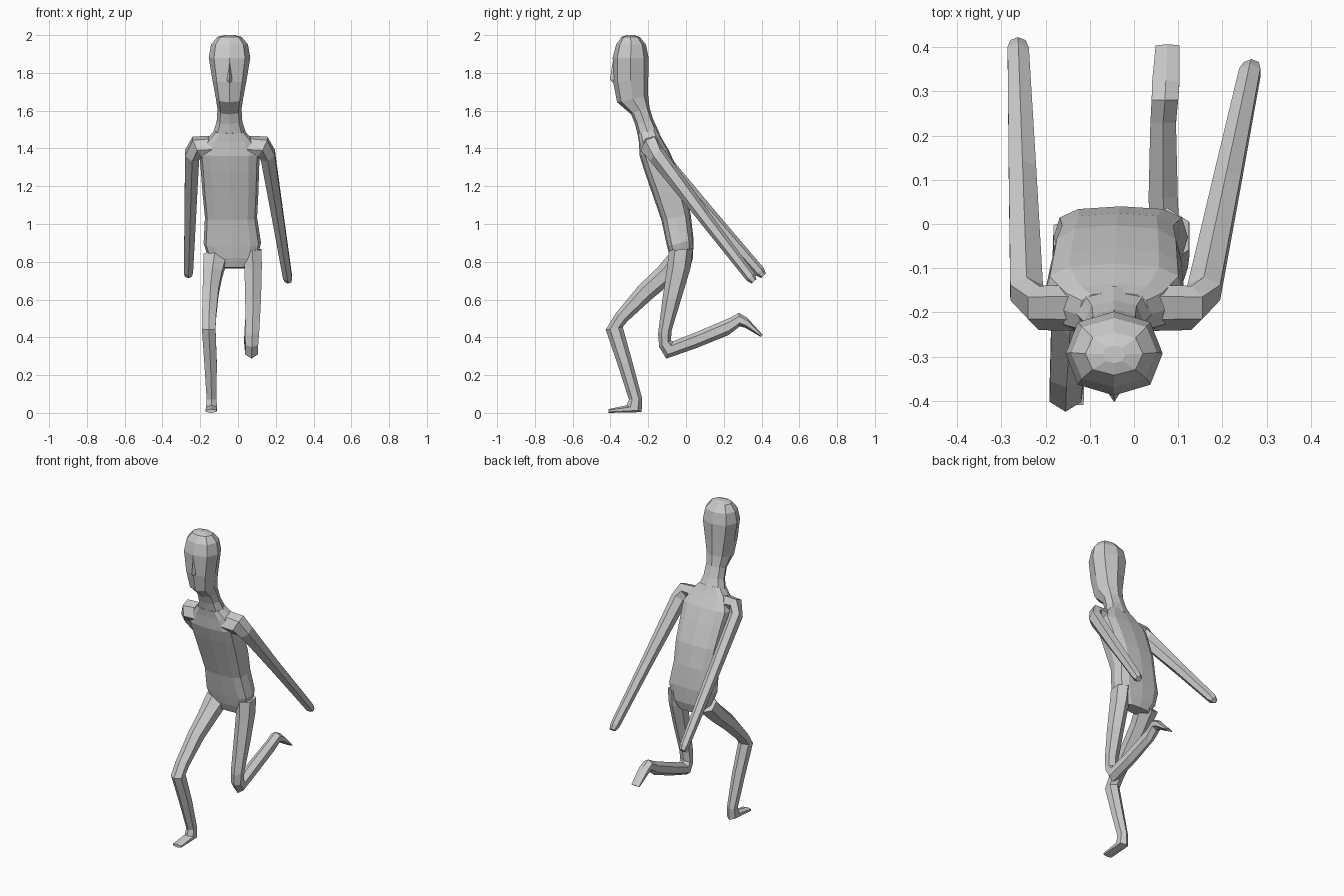
import bpy, bmesh, math
from mathutils import Vector


def loft(name, rings, sides, power=1.0):
    """Skin closed rings; each ring is (centre, half-axis u, half-axis v)."""
    bm = bmesh.new()
    loops = []
    for c, u, v in rings:
        loop = []
        for i in range(sides):
            a = 2 * math.pi * i / sides
            cu, cv = [math.copysign(abs(t) ** power, t) for t in (math.sin(a), math.cos(a))]
            if sides == 6:
                cu /= math.cos(math.pi / 6)
            loop.append(bm.verts.new(Vector(c) + Vector(u) * cu + Vector(v) * cv))
        loops.append(loop)
    for a, b in zip(loops, loops[1:]):
        for i in range(sides):
            j = (i + 1) % sides
            bm.faces.new((a[i], a[j], b[j], b[i]))
    bm.faces.new(loops[0])
    bm.faces.new(loops[-1])
    bmesh.ops.recalc_face_normals(bm, faces=bm.faces)
    me = bpy.data.meshes.new(name)
    bm.to_mesh(me)
    bm.free()
    ob = bpy.data.objects.new(name, me)
    bpy.context.collection.objects.link(ob)
    return ob


def side_rings(sections):
    """Rings from side-view profile: (x centre, half width, front y, z, back y, z)."""
    out = []
    for x, h, fy, fz, by, bz in sections:
        out.append(((x, (fy + by) / 2, (fz + bz) / 2), (h, 0, 0),
                    (0, (by - fy) / 2, (bz - fz) / 2)))
    return out


# Torso, up to the neck
loft("torso", side_rings([
    (-0.028, 0.085, -0.065, 0.77, 0.02, 0.765),
    (-0.028, 0.13, -0.085, 0.82, 0.037, 0.82),
    (-0.03, 0.152, -0.10, 0.88, 0.04, 0.92),
    (-0.037, 0.138, -0.13, 1.02, 0.025, 1.05),
    (-0.04, 0.148, -0.175, 1.15, -0.003, 1.18),
    (-0.043, 0.155, -0.22, 1.28, -0.055, 1.31),
    (-0.045, 0.16, -0.245, 1.36, -0.09, 1.39),
    (-0.045, 0.12, -0.25, 1.435, -0.135, 1.465),
    (-0.045, 0.08, -0.257, 1.48, -0.155, 1.505),
]), 12, 0.65)

# Neck
loft("neck", side_rings([
    (-0.045, 0.095, -0.248, 1.44, -0.14, 1.48),
    (-0.045, 0.068, -0.27, 1.53, -0.172, 1.55),
    (-0.045, 0.064, -0.292, 1.585, -0.195, 1.62),
]), 8, 0.85)

# Head
loft("head", side_rings([
    (-0.045, 0.062, -0.29, 1.58, -0.193, 1.615),
    (-0.045, 0.072, -0.365, 1.645, -0.2, 1.68),
    (-0.045, 0.09, -0.385, 1.75, -0.2, 1.77),
    (-0.045, 0.11, -0.388, 1.88, -0.198, 1.88),
    (-0.045, 0.098, -0.37, 1.95, -0.212, 1.95),
    (-0.045, 0.065, -0.342, 1.99, -0.245, 1.99),
    (-0.045, 0.025, -0.315, 2.0, -0.275, 2.0),
]), 8, 0.85)

# Nose
loft("nose", side_rings([
    (-0.045, 0.014, -0.39, 1.75, -0.36, 1.75),
    (-0.045, 0.014, -0.403, 1.765, -0.36, 1.765),
    (-0.045, 0.006, -0.388, 1.86, -0.36, 1.86),
]), 4)

# Arms, each starting as a shoulder block and swept down and back
for name, s, inner, corner, upper, hand in [
        ("arm_right_side", -1, -0.13, -0.215, -0.243, (-0.262, 0.39, 0.748)),
        ("arm_left_side", 1, 0.04, 0.13, 0.158, (0.262, 0.342, 0.72))]:
    top = Vector((upper, -0.155, 1.365))
    end = Vector(hand)
    tip = end + (end - top).normalized() * 0.03
    loft(name, [
        ((inner, -0.19, 1.41), (0, 0, 0.05), (0, 0.052, 0.015)),
        ((corner, -0.19, 1.41), (s * 0.025, 0, 0.043), (0, 0.05, 0.02)),
        (top, (s * 0.037, 0, 0.012), (0, 0.035, 0.033)),
        (top.lerp(end, 0.5), (s * 0.031, 0, 0), (0, 0.027, 0.025)),
        (end, (s * 0.024, 0, 0), (0, 0.021, 0.02)),
        (tip, (s * 0.017, 0, 0), (0, 0.013, 0.012)),
    ], 6)

# Forward leg, standing, with foot
loft("forward_leg", side_rings([
    (-0.12, 0.062, -0.07, 0.865, 0.02, 0.78),
    (-0.135, 0.05, -0.15, 0.77, -0.075, 0.69),
    (-0.145, 0.042, -0.25, 0.675, -0.178, 0.605),
    (-0.153, 0.037, -0.37, 0.53, -0.31, 0.485),
    (-0.155, 0.036, -0.425, 0.44, -0.335, 0.455),
    (-0.145, 0.033, -0.36, 0.25, -0.285, 0.275),
    (-0.14, 0.026, -0.302, 0.07, -0.232, 0.075),
    (-0.14, 0.029, -0.315, 0.04, -0.235, 0.004),
    (-0.143, 0.029, -0.41, 0.02, -0.41, 0.0),
]), 6)

# Trailing leg, bent back at the knee, with foot
loft("trailing_leg", side_rings([
    (0.075, 0.05, -0.09, 0.86, 0.037, 0.87),
    (0.08, 0.046, -0.10, 0.77, 0.025, 0.77),
    (0.08, 0.042, -0.125, 0.6, -0.02, 0.62),
    (0.076, 0.036, -0.148, 0.42, -0.075, 0.44),
    (0.073, 0.034, -0.142, 0.35, -0.08, 0.385),
    (0.072, 0.034, -0.105, 0.287, -0.07, 0.378),
    (0.066, 0.033, 0.06, 0.345, 0.06, 0.43),
    (0.066, 0.029, 0.225, 0.412, 0.23, 0.502),
    (0.07, 0.03, 0.285, 0.458, 0.28, 0.53),
    (0.072, 0.031, 0.315, 0.45, 0.325, 0.503),
    (0.076, 0.027, 0.395, 0.403, 0.407, 0.412),
]), 6)
